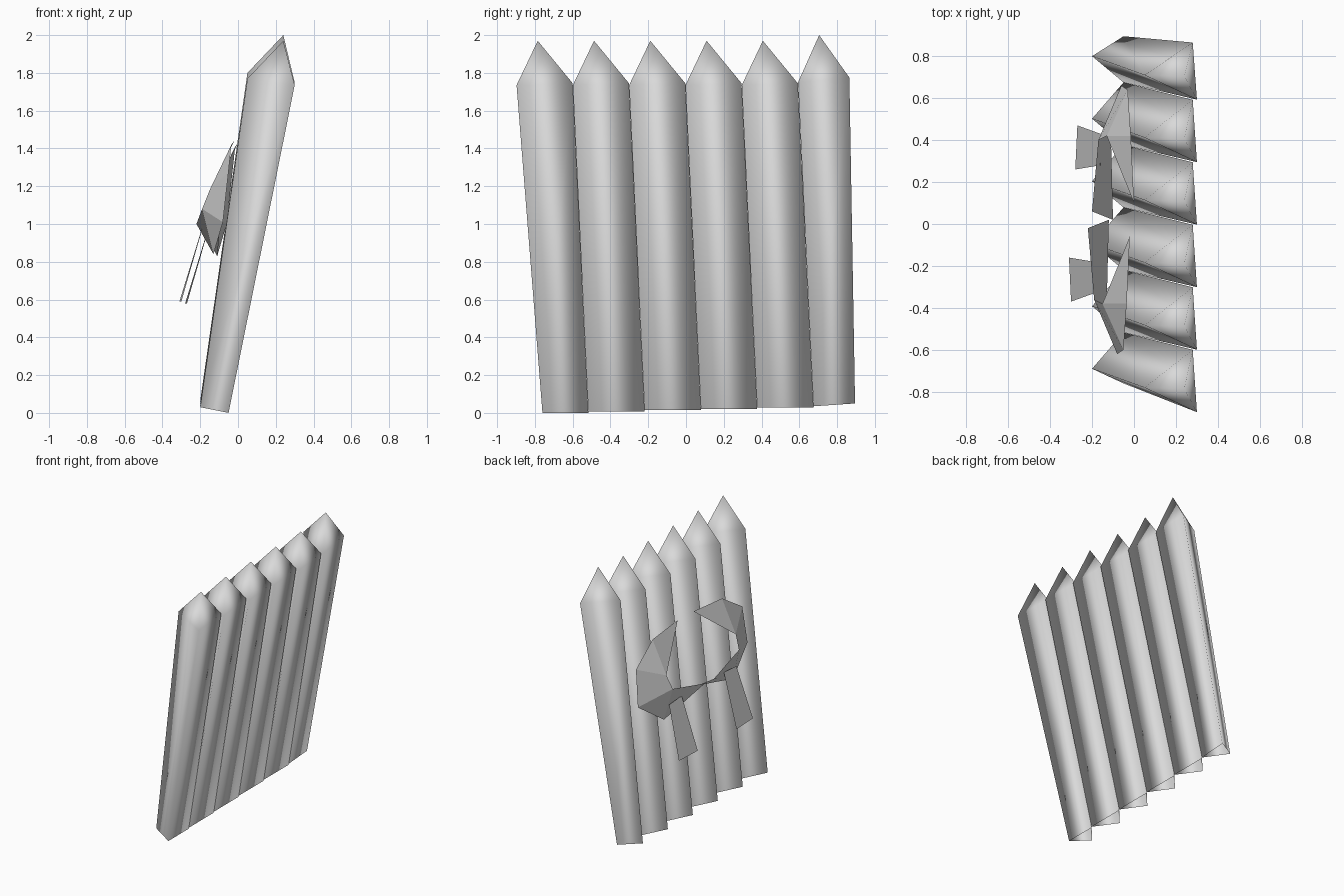
import bpy
import bmesh
from mathutils import Vector

if "Cube" in bpy.data.objects:
    bpy.data.objects.remove(bpy.data.objects["Cube"], do_unlink=True)

GREY = (0.7, 0.7, 0.7, 1.0)
grey = bpy.data.materials.new("plain_grey")
grey.use_nodes = True
grey.diffuse_color = GREY
grey.node_tree.nodes["Principled BSDF"].inputs["Base Color"].default_value = GREY


def build(name, faces, smooth=False):
    """Make an object from faces given as lists of points, welding shared corners."""
    bm = bmesh.new()
    for pts in faces:
        unique = list(dict.fromkeys(tuple(p) for p in pts))
        bm.faces.new([bm.verts.new(p) for p in unique])
    bmesh.ops.remove_doubles(bm, verts=bm.verts, dist=0.0005)
    bmesh.ops.recalc_face_normals(bm, faces=bm.faces)
    for f in bm.faces:
        f.smooth = smooth
    mesh = bpy.data.meshes.new(name)
    bm.to_mesh(mesh)
    bm.free()
    mesh.materials.append(grey)
    obj = bpy.data.objects.new(name, mesh)
    bpy.context.collection.objects.link(obj)
    return obj


# Leaning three-sided stakes with pointed tips, open at the foot
COUNT = 6
for i in range(COUNT):
    first, last = i == 0, i == COUNT - 1
    y = -0.75 + 0.298 * i
    rise = 0.007 * i
    lift = 0.03 if last else 0.0
    base = [
        Vector((-0.20, y + 0.06, 0.03 + rise)),
        Vector((-0.05, y - (0.01 if first else 0.065), rise)),
        Vector((-0.05, y + (0.155 if last else 0.233), rise + lift / 2)),
    ]
    top = [
        Vector((0.05, y - 0.03, 1.77 + lift)),
        Vector((0.30, y - 0.147, 1.735 + lift / 2)),
        Vector((0.28, y + (0.125 if last else 0.15), 1.745 + lift)),
    ]
    tip = Vector((0.24, y - 0.035, 1.97 + lift))
    faces = []
    for a in range(3):
        b = (a + 1) % 3
        faces.append([base[a], base[b], top[b], top[a]])
        faces.append([top[a], top[b], tip])
    build(f"stake_{i + 1}", faces, smooth=True)

# Shoulder straps: a band that folds under at the bend, mirrored to the other side
start = (0.0, 0.10, 1.43)
outer = [start, (-0.015, 0.42, 1.41), (-0.03, 0.64, 1.27),
         (-0.06, 0.66, 1.0), (-0.11, 0.42, 0.83), (-0.10, 0.02, 0.93)]
upper_bend, lower_bend = (-0.13, 0.42, 1.17), (-0.17, 0.40, 1.07)
inner = [start, upper_bend, upper_bend, lower_bend, lower_bend, (-0.20, 0.06, 0.99)]

# Loose strap end below each band
tail = [(-0.16, 0.43, 0.96), (-0.16, 0.28, 0.97), (-0.28, 0.26, 0.58), (-0.27, 0.47, 0.58)]


def mirror(p):
    return (p[0] - 0.02, 0.04 - p[1], p[2] + 0.01)


def swing(p):
    return (p[0] - 0.03, 0.10 - p[1], p[2] + 0.01)


band = [[outer[k], outer[k + 1], inner[k + 1], inner[k]] for k in range(len(outer) - 1)]
build("left_shoulder_strap", band)
build("right_shoulder_strap", [[mirror(p) for p in f] for f in band])
build("left_strap_tail", [tail])
build("right_strap_tail", [[swing(p) for p in tail]])
